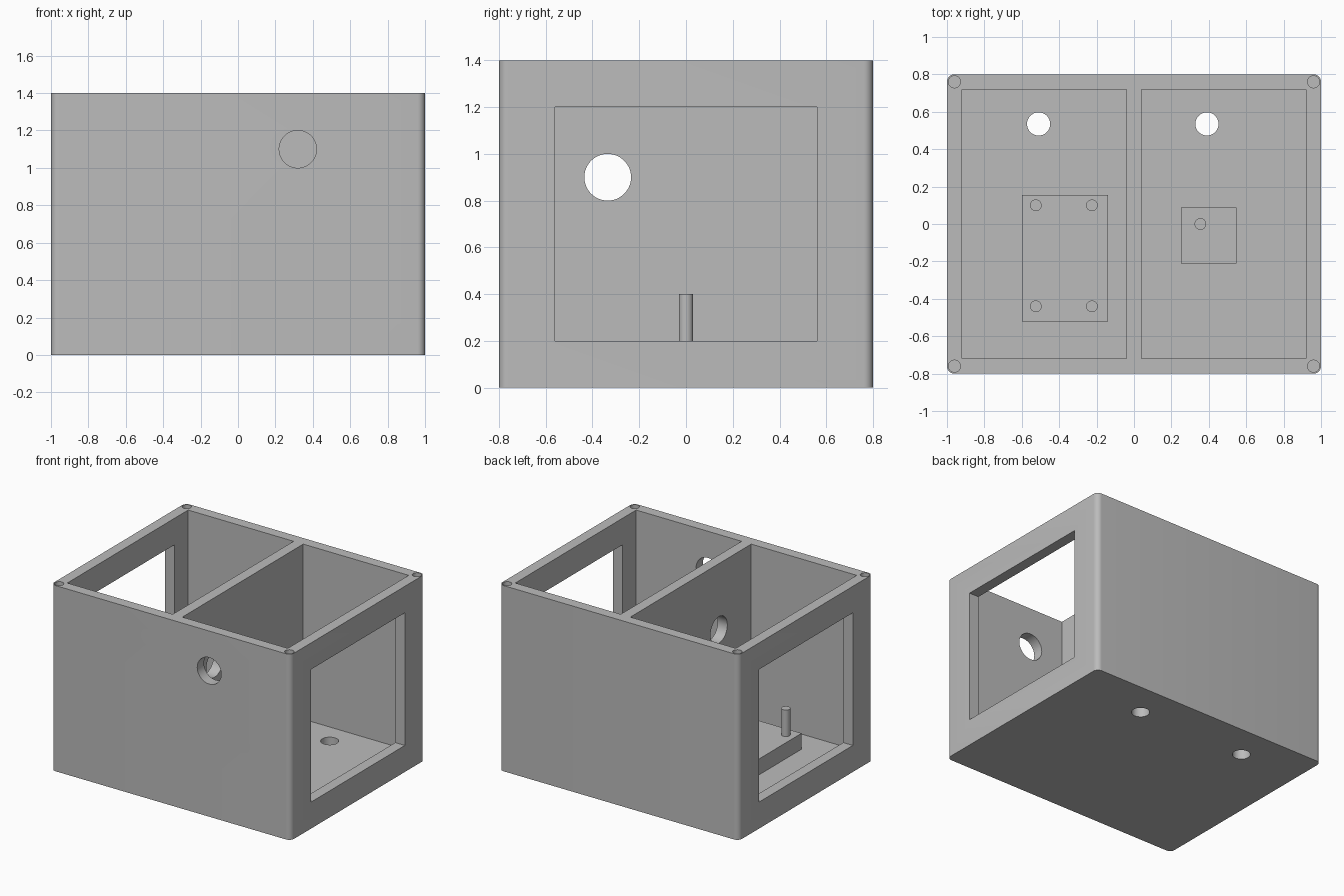
import bpy, bmesh
from mathutils import Matrix

if "Cube" in bpy.data.objects:
    bpy.data.objects.remove(bpy.data.objects["Cube"], do_unlink=True)

grey = bpy.data.materials.new("plain grey")
grey.use_nodes = True
COLOUR = (0.5, 0.5, 0.5, 1)
grey.diffuse_color = COLOUR
grey.node_tree.nodes["Principled BSDF"].inputs["Base Color"].default_value = COLOUR

WALL, HEIGHT = 0.08, 1.4


def finish(name, bm):
    mesh = bpy.data.meshes.new(name)
    bm.to_mesh(mesh)
    bm.free()
    mesh.materials.append(grey)
    ob = bpy.data.objects.new(name, mesh)
    bpy.context.collection.objects.link(ob)
    return ob


def box(name, low, high, corner=0):
    """Box between two corners, with optional rounded upright edges."""
    bm = bmesh.new()
    bmesh.ops.create_cube(bm, size=1)
    for v in bm.verts:
        v.co = [l if c < 0 else h for c, l, h in zip(v.co, low, high)]
    if corner:
        upright = [e for e in bm.edges
                   if abs(e.verts[0].co.z - e.verts[1].co.z) > 0.1]
        bmesh.ops.bevel(bm, geom=upright, offset=corner, segments=8,
                        profile=0.5, affect='EDGES')
    return finish(name, bm)


def cylinder(name, centre, radius, length, axis='Z'):
    turn = {'X': Matrix.Rotation(1.570796, 4, 'Y'),
            'Y': Matrix.Rotation(1.570796, 4, 'X'),
            'Z': Matrix.Identity(4)}[axis]
    bm = bmesh.new()
    bmesh.ops.create_cone(bm, cap_ends=True, segments=48, radius1=radius,
                          radius2=radius, depth=length,
                          matrix=Matrix.Translation(centre) @ turn)
    return finish(name, bm)


def smooth(ob):
    bpy.ops.object.select_all(action='DESELECT')
    ob.select_set(True)
    bpy.context.view_layer.objects.active = ob
    bpy.ops.object.shade_smooth_by_angle(angle=0.6)


def cut(ob, cutter):
    mod = ob.modifiers.new("cut", 'BOOLEAN')
    mod.operation, mod.solver, mod.object = 'DIFFERENCE', 'EXACT', cutter
    bpy.context.view_layer.objects.active = ob
    bpy.ops.object.modifier_apply(modifier=mod.name)
    bpy.data.objects.remove(cutter, do_unlink=True)


# Open-topped case with rounded upright corners
case = box("case", (-1, -0.8, 0), (1, 0.8, HEIGHT), corner=0.04)

# Two compartments either side of a central divider
for x0, x1 in ((-0.92, -0.04), (0.04, 0.92)):
    cut(case, box("compartment", (x0, -0.72, WALL), (x1, 0.72, HEIGHT + 0.2)))

# Window in each side wall
for x in (-0.96, 0.96):
    cut(case, box("window", (x - 0.08, -0.56, 0.2), (x + 0.08, 0.56, 1.2)))

# Cable holes: front wall, divider and floor
cut(case, cylinder("front_hole", (0.32, -0.76, 1.1), 0.1, 0.2, 'Y'))
cut(case, cylinder("divider_hole", (0, -0.335, 0.9), 0.1, 0.2, 'X'))
for x in (-0.51, 0.39):
    cut(case, cylinder("floor_hole", (x, 0.535, 0.04), 0.062, 0.2))

# Screw holes in the top corners
for x in (-0.96, 0.96):
    for y in (-0.76, 0.76):
        cut(case, cylinder("screw_hole", (x, y, HEIGHT), 0.032, 0.8))
smooth(case)

# Mounting blocks on the floor
box("large_mounting_block", (-0.6, -0.52, 0.07), (-0.14, 0.155, 0.2))
box("small_mounting_block", (0.25, -0.21, 0.07), (0.547, 0.087, 0.2))

# Mounting pegs
pegs = [(x, y) for x in (-0.525, -0.225) for y in (-0.44, 0.1)] + [(0.355, 0)]
for x, y in pegs:
    smooth(cylinder("mounting_peg", (x, y, 0.29), 0.031, 0.22))
